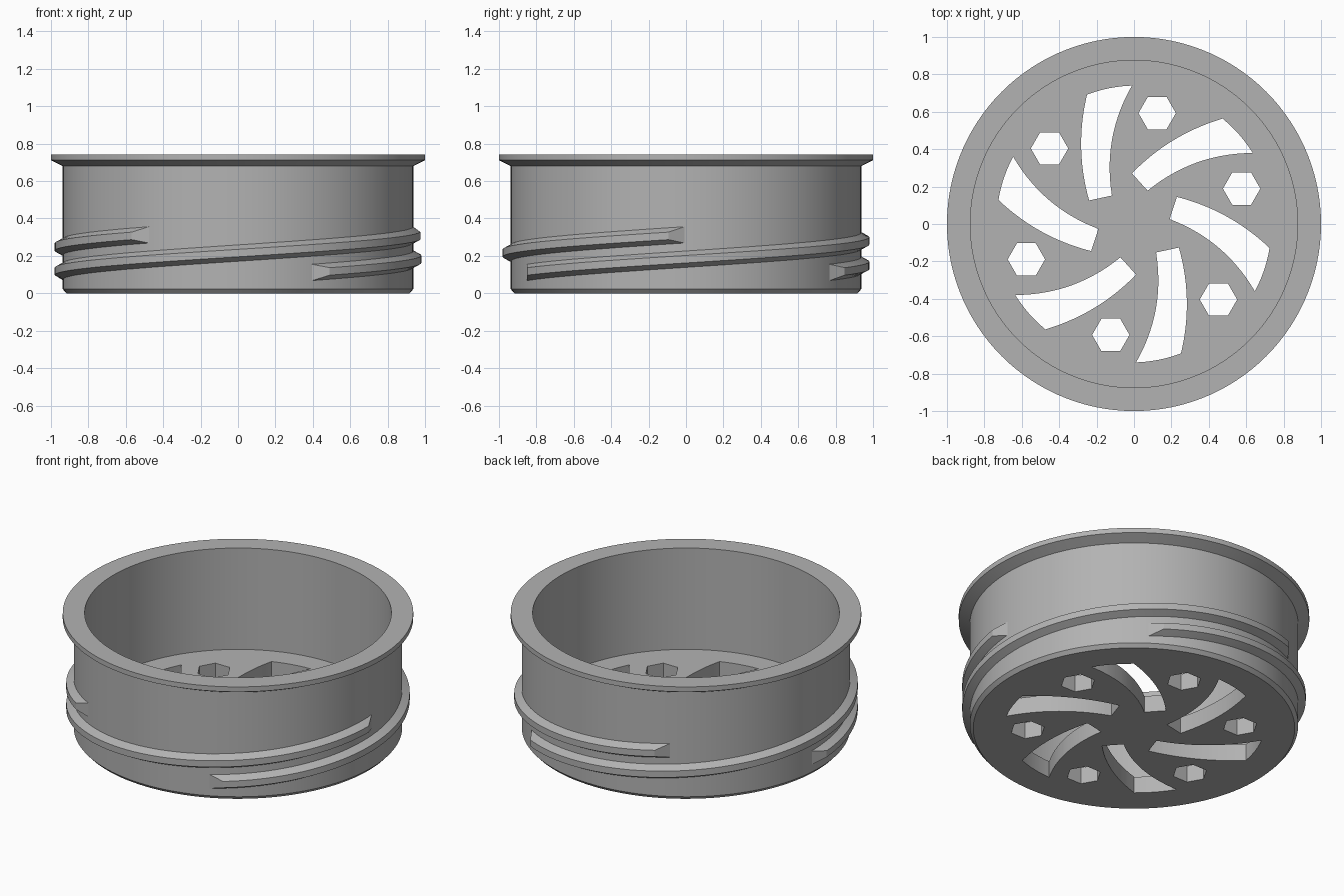
import bpy, bmesh
from math import radians, cos, sin, pi, tau
from mathutils import Vector, Matrix

cube = bpy.data.objects.get("Cube")
if cube:
    bpy.data.objects.remove(cube, do_unlink=True)

grey = bpy.data.materials.new("plain grey")
grey.use_nodes = True
grey.diffuse_color = (0.45, 0.45, 0.45, 1)
grey.node_tree.nodes["Principled BSDF"].inputs["Base Color"].default_value = grey.diffuse_color


def make_object(name, bm):
    bmesh.ops.recalc_face_normals(bm, faces=bm.faces)
    mesh = bpy.data.meshes.new(name)
    bm.to_mesh(mesh)
    bm.free()
    mesh.materials.append(grey)
    obj = bpy.data.objects.new(name, mesh)
    bpy.context.collection.objects.link(obj)
    return obj


def add_prism(bm, outline, bottom, top):
    """Extrude a flat outline between two heights."""
    face = bm.faces.new([bm.verts.new((p.x, p.y, bottom)) for p in outline])
    new = bmesh.ops.extrude_face_region(bm, geom=[face])["geom"]
    moved = [v for v in new if isinstance(v, bmesh.types.BMVert)]
    bmesh.ops.translate(bm, verts=moved, vec=(0, 0, top - bottom))


def bowed(a, b, bow, steps):
    """Points from a up to (not including) b, bowed sideways by the given amount."""
    side = (b - a).normalized().orthogonal() * bow
    return [a.lerp(b, i / steps) + side * 4 * (i / steps) * (1 - i / steps)
            for i in range(steps)]


# Cup with a thick floor, chamfered foot and flared rim, turned from one profile
FLOOR = 0.105
profile = [(0, 0), (0.917, 0), (0.937, 0.022), (0.937, 0.68), (1, 0.712), (1, 0.743),
           (0.875, 0.743), (0.875, FLOOR), (0, FLOOR)]
bm = bmesh.new()
ring = [bm.verts.new((r, 0, z)) for r, z in profile]
edges = [bm.edges.new(pair) for pair in zip(ring, ring[1:])]
bmesh.ops.spin(bm, geom=ring + edges, cent=(0, 0, 0), axis=(0, 0, 1),
               angle=tau, steps=120)
bmesh.ops.remove_doubles(bm, verts=bm.verts, dist=0.0005)
cup = make_object("cup_body", bm)

# Six curved slots and six hexagonal holes through the floor
inner_left, inner_right = Vector((-0.24, 0.126)), Vector((-0.118, 0.152))
outer_left, outer_right = Vector((-0.251, 0.692)), Vector((-0.011, 0.74))
slot = (bowed(inner_left, outer_left, 0.037, 14)
        + bowed(outer_left, outer_right, 0.01, 6)
        + bowed(outer_right, inner_right, -0.053, 14)
        + [inner_right])
hexagon = [Vector((0.124, 0.593)) + 0.1 * Vector((cos(k * pi / 3), sin(k * pi / 3)))
           for k in range(6)]
bm = bmesh.new()
for k in range(6):
    turn = Matrix.Rotation(k * pi / 3, 2)
    for outline in (slot, hexagon):
        add_prism(bm, [turn @ p for p in outline], -0.1, FLOOR + 0.1)
cutter = make_object("floor_cutter", bm)
cutter.hide_render = True

cut = cup.modifiers.new("floor holes", "BOOLEAN")
cut.operation, cut.solver, cut.object = "DIFFERENCE", "EXACT", cutter
graph = bpy.context.evaluated_depsgraph_get()
cup.data = bpy.data.meshes.new_from_object(cup.evaluated_get(graph))
cup.modifiers.clear()
bpy.data.objects.remove(cutter, do_unlink=True)

# Three rising threads with tapered ends
START, SWEEP, TAPER, STEPS = -65.5, 185.5, 5.5, 72
LOW, HIGH = 0.111, 0.313
section = [(0.933, -0.046), (0.98, -0.02), (0.98, 0.02), (0.933, 0.046)]
parts = [cup]
for k in range(3):
    bm = bmesh.new()
    rows = []
    for i in range(STEPS + 1):
        row = []
        for r, dz in section:
            inset = TAPER if r > 0.95 else 0
            along = inset + (SWEEP - 2 * inset) * i / STEPS
            a = radians(START + 120 * k + along)
            z = LOW + (HIGH - LOW) * along / SWEEP + dz
            row.append(bm.verts.new((r * cos(a), r * sin(a), z)))
        rows.append(row)
    for one, two in zip(rows, rows[1:]):
        for j in range(4):
            n = (j + 1) % 4
            bm.faces.new((one[j], one[n], two[n], two[j]))
    bm.faces.new(rows[0])
    bm.faces.new(rows[-1])
    parts.append(make_object(f"thread_{k + 1}", bm))

# Smooth round walls, crisp corners
bpy.ops.object.select_all(action="DESELECT")
for obj in parts:
    obj.select_set(True)
bpy.context.view_layer.objects.active = cup
bpy.ops.object.shade_smooth_by_angle(angle=radians(25))
